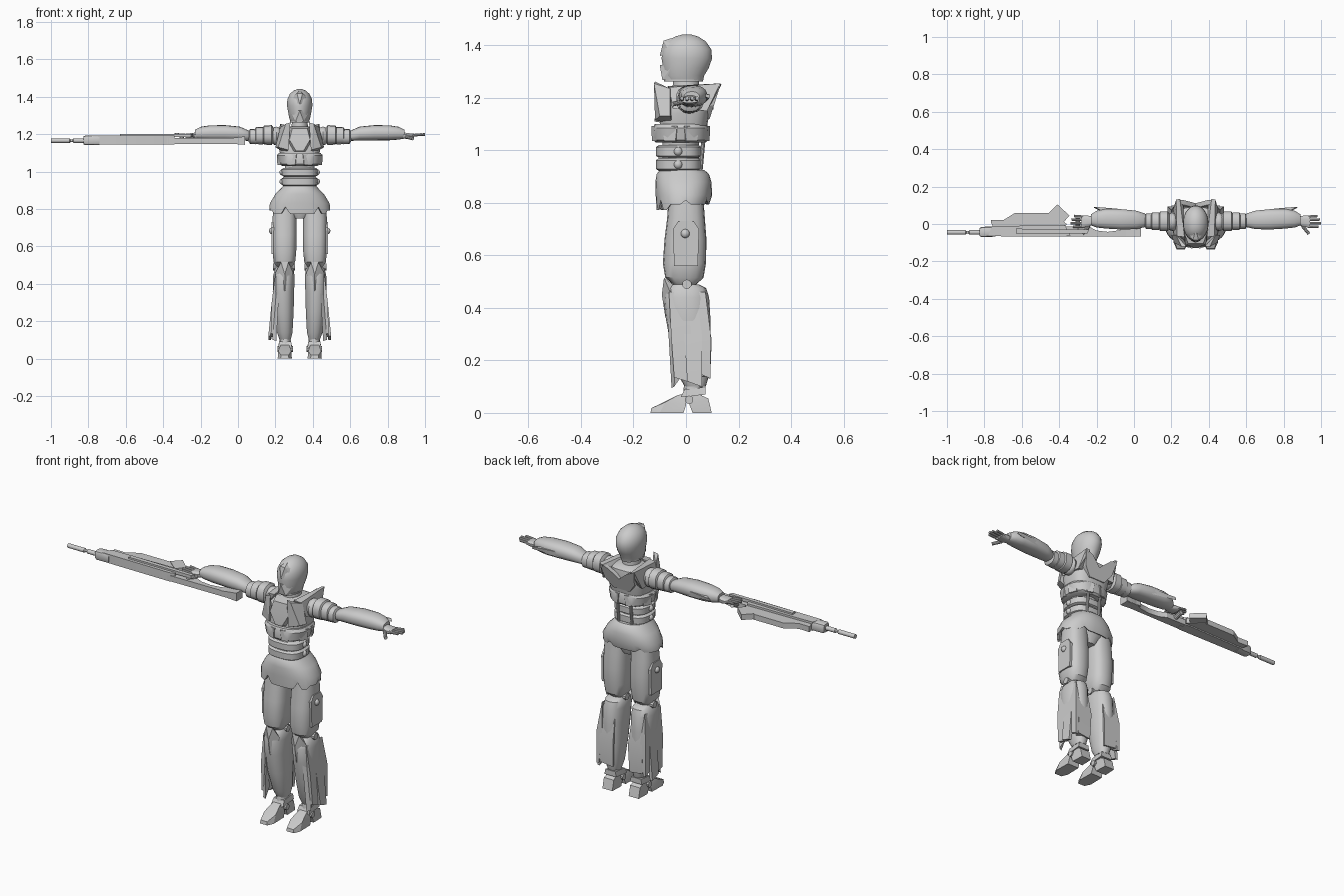
import bpy, bmesh, math
from mathutils import Vector

CX = 0.33  # body centre line
grey = bpy.data.materials.new("armour grey")
grey.diffuse_color = (0.6, 0.6, 0.6, 1)


def finish(name, bm, angle=35):
    bmesh.ops.recalc_face_normals(bm, faces=bm.faces)
    me = bpy.data.meshes.new(name)
    bm.to_mesh(me)
    bm.free()
    ob = bpy.data.objects.new(name, me)
    me.materials.append(grey)
    bpy.context.collection.objects.link(ob)
    bpy.ops.object.select_all(action='DESELECT')
    ob.select_set(True)
    bpy.context.view_layer.objects.active = ob
    bpy.ops.object.shade_smooth_by_angle(angle=math.radians(angle))
    return ob


def loft(name, rings, axis='Z', n=20, p=2.0, drop=None):
    """Rings: (along, centre a, centre b, radius a, radius b); p squares the section."""
    bm = bmesh.new()
    loops = []
    for i, (t, ca, cb, ra, rb) in enumerate(rings):
        loop = []
        for k in range(n):
            w = 2 * math.pi * (k + 0.5) / n
            c, s = math.cos(w), math.sin(w)
            a = ca + ra * math.copysign(abs(c) ** (2 / p), c)
            b = cb + rb * math.copysign(abs(s) ** (2 / p), s)
            d = drop(i, k, w) if drop else 0
            loop.append(bm.verts.new((a, b, t + d) if axis == 'Z' else
                                     (t + d, a, b) if axis == 'X' else (a, t + d, b)))
        loops.append(loop)
    for l0, l1 in zip(loops, loops[1:]):
        for k in range(n):
            bm.faces.new((l0[k], l0[(k + 1) % n], l1[(k + 1) % n], l1[k]))
    bm.faces.new(loops[0])
    bm.faces.new(loops[-1])
    return finish(name, bm)


def hull(name, pts):
    bm = bmesh.new()
    for q in pts:
        bm.verts.new(q)
    r = bmesh.ops.convex_hull(bm, input=bm.verts)
    bmesh.ops.delete(bm, geom=list({v for v in r['geom_interior'] if isinstance(v, bmesh.types.BMVert)}), context='VERTS')
    return finish(name, bm, 25)


def prism(name, outline, place, lo, hi):
    """Extrude a 2D outline; place(a, b, depth) gives the 3D point."""
    bm = bmesh.new()
    A = [bm.verts.new(place(a, b, lo)) for a, b in outline]
    B = [bm.verts.new(place(a, b, hi)) for a, b in outline]
    bm.faces.new(A)
    bm.faces.new(B)
    n = len(A)
    for i in range(n):
        bm.faces.new((A[i], A[(i + 1) % n], B[(i + 1) % n], B[i]))
    return finish(name, bm, 25)


def ball(name, c, r):
    bm = bmesh.new()
    bmesh.ops.create_uvsphere(bm, u_segments=12, v_segments=8, radius=1)
    for v in bm.verts:
        v.co = Vector((v.co.x * r[0] + c[0], v.co.y * r[1] + c[1], v.co.z * r[2] + c[2]))
    return finish(name, bm)


def rod(name, a, b, r):
    a, b = Vector(a), Vector(b)
    bm = bmesh.new()
    bmesh.ops.create_cone(bm, cap_ends=True, segments=10, radius1=r, radius2=r, depth=(b - a).length)
    q = (b - a).to_track_quat('Z', 'Y')
    for v in bm.verts:
        v.co = q @ v.co + (a + b) / 2
    return finish(name, bm)


def yz(a, b, d): return (d, a, b)
def xy(a, b, d): return (a, b, d)


# head, visor and crest
loft("head", [(1.262, CX, -0.005, .048, .07), (1.285, CX, -.008, .056, .078), (1.315, CX, 0, .062, .088),
              (1.35, CX, .003, .068, .097), (1.385, CX, .004, .067, .093), (1.415, CX, .003, .053, .073),
              (1.433, CX, .003, .032, .045), (1.441, CX, .003, .012, .018)], n=24)
loft("helmet_rim", [(1.262, CX, -.01, .052, .075), (1.27, CX, -.01, .052, .075)])
hull("helmet_brow", [(CX + x, y, z) for x, y, z in
     [(-.05, -.06, 1.365), (.05, -.06, 1.365), (0, -.1, 1.36), (-.015, -.085, 1.418), (.015, -.085, 1.418),
      (0, -.03, 1.435), (-.045, -.04, 1.4), (.045, -.04, 1.4)]])
hull("face_guard", [(CX + x, y, z) for x, y, z in
     [(-.022, -.09, 1.268), (.022, -.09, 1.268), (0, -.1, 1.325), (-.052, -.05, 1.325),
      (.052, -.05, 1.325), (-.042, -.04, 1.265), (.042, -.04, 1.265)]])
loft("neck", [(1.19, CX, 0, .05, .055), (1.265, CX, 0, .042, .05)])

# torso
loft("chest", [(1.09, CX, -.01, .105, .09), (1.14, CX, -.005, .115, .095), (1.19, CX, .005, .118, .09),
               (1.225, CX, .015, .1, .075), (1.24, CX, .01, .06, .055)], p=3, n=24)
hull("breastplate", [(CX + s * x, y, z) for s in (-1, 1) for x, y, z in
     [(.04, -.105, 1.23), (.055, -.115, 1.17), (.02, -.12, 1.11), (.06, -.05, 1.24), (.05, -.06, 1.1)]])
prism("back_collar", [(-.105, 1.252), (-.09, 1.17), (-.05, 1.12), (.05, 1.12), (.09, 1.17), (.105, 1.252),
                      (.06, 1.235), (0, 1.185), (-.06, 1.235)],
      lambda a, b, d: (CX + a, d + (b - 1.12) * .32, b), .065, .09)
loft("rib_belt", [(1.03, CX, -.02, .095, .095), (1.04, CX, -.02, .112, .105), (1.085, CX, -.02, .122, .108),
                  (1.1, CX, -.02, .112, .1)], p=2.6, n=24)
for i, z in enumerate((.922, .972)):
    loft("waist_band_%d" % i, [(z, CX, -.028, .084, .076), (z + .007, CX, -.028, .096, .087),
         (z + .04, CX, -.028, .097, .087), (z + .048, CX, -.028, .086, .077)], p=2.8, n=24)
loft("waist_core", [(.9, CX, -.02, .08, .07), (1.1, CX, -.02, .08, .07)])
for k in range(8):  # pouches around the ribs
    w = 2 * math.pi * (k + .5) / 8
    c = Vector((CX + .103 * math.cos(w), -.02 + .092 * math.sin(w), 0))
    t, o = Vector((-math.sin(w), math.cos(w), 0)), Vector((math.cos(w), math.sin(w), 0))
    hull("rib_pouch", [c + t * a * (.03 if z > 1.05 else .023) + o * b + Vector((0, 0, z))
                       for a in (-1, 1) for b in (-.02, .017) for z in (1.035, 1.092)])


# skirt with notched hem
def hem(i, k, w):
    if i not in (4, 5):
        return 0
    return (0.025 if k % 6 == 0 else -.012 if math.sin(w) < -.5 else 0.008)


loft("skirt", [(.925, CX, -.015, .088, .085), (.91, CX, -.012, .1, .1), (.88, CX, -.01, .13, .107),
               (.83, CX, -.008, .16, .108), (.785, CX, -.012, .163, .1), (.79, CX, -.012, .153, .09),
               (.85, CX, -.01, .1, .075)], n=36, p=2.3, drop=hem)
loft("pelvis", [(.75, CX, 0, .04, .05), (.8, CX, 0, .1, .07), (.87, CX, 0, .11, .075)])

for s in (-1, 1):
    X = lambda v, s=s: CX + s * v
    # chest wings, collar blades and knobs
    hull("chest_wing", [(X(x), y, z) for x, y, z in
         [(.05, -.118, 1.262), (.075, -.122, 1.255), (.115, -.1, 1.13), (.06, -.118, 1.115), (.055, -.1, 1.2),
          (.13, -.06, 1.13), (.105, -.06, 1.235), (.08, -.05, 1.1)]])
    hull("shoulder_yoke", [(X(x), y, z) for x, y, z in
         [(.06, -.07, 1.245), (.1, -.065, 1.24), (.105, .13, 1.255), (.085, .135, 1.25), (.12, -.05, 1.16),
          (.12, .08, 1.15), (.07, .07, 1.16), (.065, .1, 1.225)]])
    for z in (.946, .996):
        ball("waist_knob", (X(.092), -.03, z), (.016, .017, .017))
    rod("back_tube", (X(.04), .055, .92), (X(.04), .068, 1.06), .008)
    # upper leg
    loft("thigh", [(.49, X(.082), -.005, .04, .045), (.515, X(.082), -.006, .058, .073),
                   (.57, X(.082), -.006, .064, .082), (.66, X(.082), -.002, .066, .08),
                   (.74, X(.082), 0, .065, .072), (.82, X(.08), 0, .06, .066)], n=18, p=2.6)
    hull("thigh_plate", [(X(x), y, z) for x in (.12, .151) for y, z in
         [(-.045, .56), (.045, .56), (.05, .7), (.03, .73), (-.03, .73), (-.05, .7)]])
    ball("thigh_knob", (X(.15), -.003, .683), (.014, .017, .017))
    rod("knee_joint", (X(.025), .003, .49), (X(.143), .003, .49), .018)
    # lower leg
    loft("shin", [(.1, X(.078), .035, .03, .04), (.14, X(.08), .03, .042, .057), (.25, X(.085), .018, .053, .075),
                  (.36, X(.087), .008, .058, .085), (.44, X(.085), .002, .058, .086), (.475, X(.083), .002, .052, .075),
                  (.49, X(.083), -.002, .042, .05)], n=18, p=2.3)
    hull("knee_guard", [(X(x), y, z) for x, y, z in
         [(.06, -.084, .515), (.1, -.084, .515), (.035, -.06, .46), (.13, -.06, .46), (.08, -.092, .45),
          (.08, -.078, .36), (.07, -.05, .49), (.1, -.05, .49), (.05, -.04, .4), (.12, -.04, .4)]])
    for y0, y1, z0, x0 in ((-.045, .02, .115, .155), (.005, .06, .1, .168), (.05, .094, .13, .15)):
        hull("trouser_flap", [(X(x), y, z) for x, y, z in
             [(.13, y0 - .02, .46), (.13, y1 - .02, .46), (.115, y0, .3), (.15, y0 - .012, .3), (.115, y1, .3),
              (.15, y1, .3), (x0, y0, z0 + .02), (x0 - .015, y0, z0 + .02), (x0, y1, z0), (x0 - .015, y1, z0)]])
    hull("calf_tail", [(X(x), y, z) for x, y, z in
         [(.05, .07, .42), (.12, .07, .42), (.045, .098, .28), (.13, .098, .28), (.05, .092, .13),
          (.13, .092, .14), (.06, .06, .14), (.12, .06, .14)]])
    hull("shin_front_tail", [(X(x), y, z) for x, y, z in
         [(.11, -.07, .36), (.14, -.04, .36), (.125, -.055, .095), (.145, -.045, .1), (.13, -.01, .15)]])
    # foot
    loft("ankle", [(.04, X(.078), .02, .03, .035), (.12, X(.078), .03, .028, .036)], n=14)
    rod("ankle_joint", (X(.036), .012, .05), (X(.12), .012, .05), .016)
    hull("toe", [(X(.08 + s2 * x), y, z) for s2 in (-1, 1) for x, y, z in
         [(.022, -.135, 0), (.038, -.1, 0), (.036, -.01, 0), (.02, -.132, .018), (.035, -.08, .04),
          (.025, -.03, .068), (.02, 0, .075), (.034, 0, .03)]])
    hull("heel", [(X(.08 + s2 * x), y, z) for s2 in (-1, 1) for x, y, z in
         [(.033, .025, 0), (.03, .098, 0), (.034, .012, .035), (.03, .085, .055), (.026, .04, .075)]])
    hull("ankle_cuff", [(X(.078 + s2 * x), y, z) for s2 in (-1, 1) for x, y, z in
         [(.036, -.02, .06), (.036, .075, .07), (.032, -.005, .09), (.03, .075, .098)]])
    # upper arm segments
    ball("shoulder_ball", (X(.125), .012, 1.19), (.035, .05, .05))
    for x, z, h, r in ((.17, 1.195, .034, .054), (.215, 1.192, .03, .048), (.25, 1.187, .026, .042)):
        loft("upper_arm_segment", [(X(x - h), .015, z, r * .6, r * .6), (X(x - h * .6), .015, z, r, r * .98),
             (X(x + h * .6), .015, z, r, r * .95), (X(x + h), .015, z, r * .55, r * .55)], 'X', n=14, p=2.4)
    # forearm
    loft("forearm", [(X(.255), .02, 1.19, .018, .02), (X(.275), .02, 1.192, .038, .028),
                     (X(.32), .022, 1.203, .05, .037), (X(.4), .025, 1.207, .055, .041),
                     (X(.48), .028, 1.207, .053, .04), (X(.53), .026, 1.205, .045, .034),
                     (X(.56), .022, 1.2, .03, .024)], 'X', n=18, p=2.4)
    hull("forearm_fin", [(X(x), y, z) for x, y, z in
         [(.3, .06, 1.2), (.42, .082, 1.215), (.54, .092, 1.212), (.545, .088, 1.198), (.4, .076, 1.185), (.45, .04, 1.22)]])
    # hand
    loft("palm", [(X(.54), .018, 1.195, .02, .018), (X(.575), .015, 1.19, .03, .016),
                  (X(.61), .013, 1.192, .034, .011)], 'X', n=12, p=3)
    for i, (y, tip) in enumerate(((-.014, .655), (.004, .67), (.022, .665), (.039, .65))):
        rod("finger_%d" % i, (X(.6), y, 1.194), (X(tip), y * 1.1, 1.198), .007)
    rod("thumb", (X(.57), -.01, 1.185), (X(.605), -.052, 1.176), .009)

# rifle
loft("rifle_barrel", [(-1, -.045, 1.165, .012, .012), (-.9, -.045, 1.165, .012, .012), (-.895, -.045, 1.165, .007, .007),
                      (-.885, -.045, 1.165, .007, .007), (-.88, -.045, 1.165, .012, .012),
                      (-.8, -.045, 1.165, .012, .012)], 'X', n=12)
loft("rifle_muzzle_block", [(-.825, -.043, 1.167, .022, .022), (-.815, -.043, 1.167, .028, .026),
                            (-.74, -.04, 1.167, .028, .026)], 'X', n=12, p=4)
prism("rifle_body", [(-.78, -.065), (-.37, -.068), (-.34, -.06), (-.37, -.005), (-.76, -.012)], xy, 1.145, 1.193)
prism("rifle_side_casing", [(-.765, .01), (-.765, .022), (-.7, .02), (-.635, .06), (-.44, .06), (-.36, .0),
                            (-.37, -.02), (-.75, -.02)], xy, 1.152, 1.182)
prism("rifle_magazine", [(-.455, .06), (-.41, .105), (-.345, .045), (-.385, .0)], xy, 1.155, 1.185)
prism("rifle_top_rail", [(-.63, -.05), (-.25, -.05), (-.24, -.03), (-.63, -.025)], xy, 1.185, 1.202)
prism("rifle_stock", [(-.38, -.068), (.035, -.065), (.037, -.012), (-.03, -.014), (-.08, -.034), (-.14, -.042),
                      (-.2, -.035), (-.24, -.014), (-.38, -.012)], xy, 1.147, 1.178)
hull("rifle_butt", [(x, y, z) for x, z0, z1 in ((-.06, 1.15, 1.176), (.037, 1.143, 1.188))
                    for y in (-.066, -.014) for z in (z0, z1)])
rod("rifle_grip", (-.3, -.03, 1.165), (-.3, .03, 1.18), .013)
